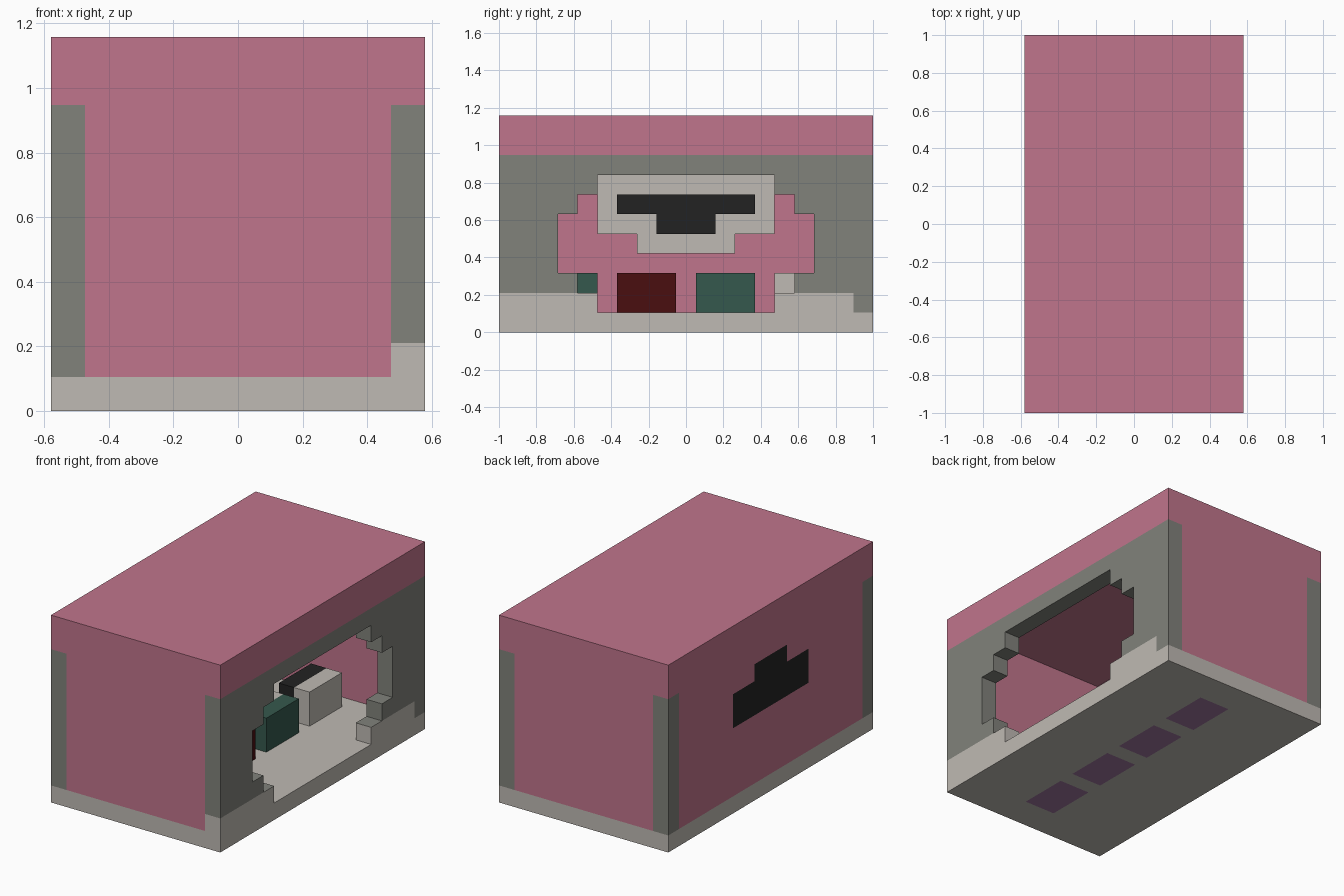
import bpy
import bmesh
from mathutils import Vector

cube = bpy.data.objects.get("Cube")
if cube:
    bpy.data.objects.remove(cube, do_unlink=True)

U = 2 / 19                    # edge of one block
W, L, H = 11, 19, 11          # size of the shell in blocks


def material(name, rgb):
    lin = [((c / 255 + 0.055) / 1.055) ** 2.4 for c in rgb] + [1]
    m = bpy.data.materials.new(name)
    m.use_nodes = True
    m.diffuse_color = lin
    bsdf = m.node_tree.nodes["Principled BSDF"]
    bsdf.inputs["Base Color"].default_value = lin
    bsdf.inputs["Roughness"].default_value = 0.9
    return m


PALETTE = {
    "pink": (192, 117, 140),
    "grey": (129, 130, 123),
    "light": (191, 186, 179),
    "black": (34, 34, 34),
    "red": (74, 14, 16),
    "green": (53, 88, 77),
    "purple": (157, 118, 157),
}
MATS = {n: material(n, c) for n, c in PALETTE.items()}
NAMES = list(PALETTE)


def block_cells(x, y, z):
    return {(i, j, k) for i in range(*x) for j in range(*y) for k in range(*z)}


def block_object(name, cells, rule):
    """Skin a set of unit blocks; rule(centre, normal) names each face colour."""
    bm = bmesh.new()
    for cell in cells:
        for a in range(3):
            for side in (0, 1):
                n = [0, 0, 0]
                n[a] = 2 * side - 1
                if tuple(c + d for c, d in zip(cell, n)) in cells:
                    continue
                ring = []
                for p, q in ((0, 0), (1, 0), (1, 1), (0, 1)):
                    v = list(cell)
                    v[a] += side
                    v[(a + 1) % 3] += p
                    v[(a + 2) % 3] += q
                    ring.append(Vector(v))
                centre = sum(ring, Vector()) / 4
                if not side:
                    ring.reverse()
                face = bm.faces.new([bm.verts.new(v) for v in ring])
                face.material_index = NAMES.index(rule(centre, n))
    bmesh.ops.remove_doubles(bm, verts=bm.verts, dist=0.001)
    bmesh.ops.dissolve_limit(bm, angle_limit=0.01, verts=bm.verts,
                             edges=bm.edges, delimit={"MATERIAL"})
    for v in bm.verts:
        v.co = Vector((v.co.x - W / 2, v.co.y - L / 2, v.co.z)) * U
    me = bpy.data.meshes.new(name)
    bm.to_mesh(me)
    bm.free()
    for m in MATS.values():
        me.materials.append(m)
    ob = bpy.data.objects.new(name, me)
    bpy.context.collection.objects.link(ob)
    return ob


# Shell: hollow box with a stepped opening in its +x wall
shell = block_cells((0, W), (0, L), (0, H))
shell -= block_cells((1, W - 1), (1, L - 1), (1, H - 1))
for margin, z in ((5, (1, 8)), (4, (2, 7)), (3, (3, 6))):
    shell -= block_cells((W - 1, W), (margin, L - margin), z)


def shell_colour(c, n):
    x, y, z = c
    if n[2] < 0 and z < 0.1:                      # underside marks
        return "purple" if 5 < x < 7 and y > 2 and y < 17 and (y - 2) % 4 < 3 else "light"
    if z > 9:
        return "pink"
    if x > W - 1:                                 # open wall, its rim and corners
        base = 1 if y > L - 1 else 2
        return "light" if z < base else "grey"
    if z <= 1:
        return "light"
    if n[0] < 0 and x < 0.1:                      # closed wall
        if 6 < y < 13 and 5 < z < 7 or 8 < y < 11 and 7 < z < 8:
            return "black"
        return "grey" if y < 1 or y > L - 1 else "pink"
    if x < 1 and n[1] and (y < 0.1 or y > L - 0.1):
        return "grey"
    return "grey" if x >= W - 1 else "pink"


block_object("shell", shell, shell_colour)

# Row of four two-tone blocks on the floor
for i, (front, back) in enumerate((("green", "light"), ("red", "light"),
                                   ("green", "light"), ("light", "black"))):
    y = 2 + 4 * i
    block_object(f"floor_block_{i + 1}", block_cells((5, 7), (y, y + 3), (1, 3)),
                 lambda c, n, f=front, b=back: f if c.x > 6 else b)

# Wall panel with a raised dark band
panel = block_cells((1, 2), (5, 14), (5, 8)) | block_cells((1, 2), (7, 12), (4, 5))
block_object("wall_panel", panel, lambda c, n: "light")
band = block_cells((2, 3), (6, 13), (6, 7)) | block_cells((2, 3), (8, 11), (5, 6))
block_object("panel_band", band, lambda c, n: "black")
